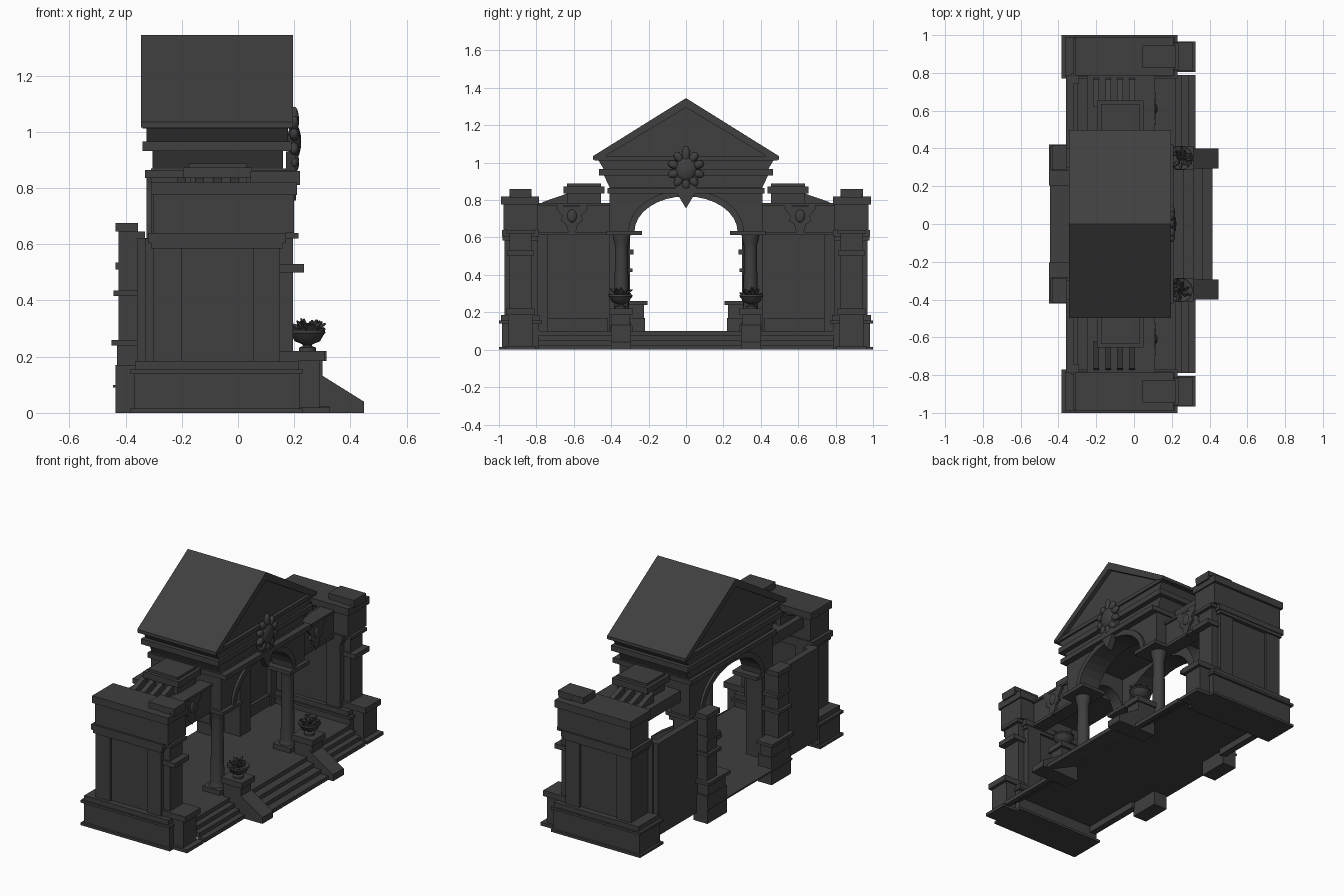
import bpy, bmesh, math, random
from mathutils import Matrix, Vector

random.seed(4)
if "Cube" in bpy.data.objects:
    bpy.data.objects.remove(bpy.data.objects["Cube"], do_unlink=True)

GREY = (0.05, 0.05, 0.05, 1)
stone = bpy.data.materials.new("dark_grey_stone")
stone.use_nodes = True
stone.diffuse_color = GREY
stone.node_tree.nodes["Principled BSDF"].inputs["Base Color"].default_value = GREY
SIDES = ((-1, "right"), (1, "left"))


def finish(name, bm, smooth=False):
    bmesh.ops.recalc_face_normals(bm, faces=bm.faces)
    mesh = bpy.data.meshes.new(name)
    bm.to_mesh(mesh)
    bm.free()
    mesh.materials.append(stone)
    obj = bpy.data.objects.new(name, mesh)
    bpy.context.collection.objects.link(obj)
    if smooth:
        bpy.ops.object.select_all(action="DESELECT")
        obj.select_set(True)
        bpy.context.view_layer.objects.active = obj
        bpy.ops.object.shade_smooth_by_angle(angle=math.radians(40))


def box(name, x, y, z):
    bm = bmesh.new()
    bmesh.ops.create_cube(bm, size=1)
    for v in bm.verts:
        v.co = Vector([(r[0] + r[1]) / 2 + c * (r[1] - r[0]) for r, c in zip((x, y, z), v.co)])
    finish(name, bm)


def pair(name, x, y, z):
    """A box on each side of the centre line."""
    for s, side in SIDES:
        box(name + "_" + side, x, sorted((s * y[0], s * y[1])), z)


def prism(name, profile, span, axis="x"):
    """Extrude a (horizontal, height) profile along x or y."""
    place = (lambda p, d: (d, p[0], p[1])) if axis == "x" else (lambda p, d: (p[0], d, p[1]))
    bm = bmesh.new()
    face = bm.faces.new([bm.verts.new(place(p, span[0])) for p in profile])
    new = bmesh.ops.extrude_face_region(bm, geom=[face])["geom"]
    move = Vector(place((0, 0), span[1] - span[0]))
    bmesh.ops.translate(bm, vec=move, verts=[g for g in new if isinstance(g, bmesh.types.BMVert)])
    finish(name, bm)


def stairs(name, front, run, span, count=4, rise=.025):
    """A thin flight of steps that climbs towards the back."""
    shape = []
    for i in range(count):
        shape += [(front - run * i, rise * i), (front - run * i, rise * (i + 1))]
    back = front - run * count
    prism(name, shape + [(back, rise * count), (back, rise * count - .015), (front - .03, 0)], span, "y")


def lathe(name, profile, centre, steps=20):
    bm = bmesh.new()
    verts = [bm.verts.new((r, 0, h)) for r, h in profile]
    edges = [bm.edges.new(e) for e in zip(verts, verts[1:])]
    bmesh.ops.spin(bm, geom=verts + edges, axis=(0, 0, 1), cent=(0, 0, 0), angle=math.tau, steps=steps)
    bmesh.ops.remove_doubles(bm, verts=bm.verts, dist=0.0005)
    bmesh.ops.translate(bm, vec=centre, verts=bm.verts)
    finish(name, bm, True)


def arc(half_width, spring, rise, middle=0, n=16):
    return [(middle + half_width * math.cos(math.pi * i / n),
             spring + rise * math.sin(math.pi * i / n)) for i in range(n + 1)]


def dome(name, centre, size, turn=0):
    bm = bmesh.new()
    bmesh.ops.create_uvsphere(bm, u_segments=12, v_segments=8, radius=1)
    bm.transform(Matrix.Translation(centre) @ Matrix.Rotation(turn, 4, "X") @ Matrix.Diagonal((*size, 1)))
    finish(name, bm, True)


# Floors and stairs
box("hall_floor", (-.445, .22), (-.41, .41), (.09, .1))
pair("wing_floor", (-.36, .2), (.4, .8), (.09, .1))
stairs("hall_stairs", .415, .05, (-.31, .31))
for s, side in SIDES:
    stairs("wing_stairs_" + side, .325, .035, (s * .39, s * .79))

# End piers: plinth, panelled shaft, cap
pair("pier_foot", (-.384, .23), (.77, 1), (0, .015))
pair("pier_plinth", (-.37, .22), (.785, .985), (.015, .14))
pair("pier_plinth_lip", (-.384, .23), (.77, 1), (.14, .155))
pair("pier_plinth_step", (-.365, .215), (.78, .99), (.155, .185))
pair("pier_core", (-.29, .15), (.805, .955), (.185, .6))
for n, x in enumerate(((-.3, -.2), (.055, .15))):
    pair(f"pier_pilaster_{n}", x, (.79, .97), (.185, .585))
pair("pier_band_low", (-.31, .16), (.79, .98), (.585, .605))
pair("pier_band_high", (-.32, .17), (.785, .985), (.605, .64))
pair("pier_upper_block", (-.3, .2), (.795, .975), (.64, .775))
pair("pier_cap", (-.31, .21), (.785, .99), (.775, .82))

# Buttress on the front of each pier
pair("buttress_pedestal", (.2, .29), (.82, .95), (0, .185))
pair("buttress_foot", (.2, .325), (.805, .965), (0, .02))
pair("buttress_ledge", (.15, .31), (.81, .96), (.185, .22))
pair("buttress_shaft", (.13, .195), (.825, .945), (.2, .86))
pair("buttress_bracket", (.15, .235), (.815, .955), (.5, .53))
pair("buttress_collar", (.15, .215), (.81, .96), (.62, .64))
pair("buttress_attic", (.045, .22), (.83, .94), (.81, .83))
pair("buttress_cap", (.045, .22), (.825, .945), (.83, .86))

# Wings: back wall, lintel, ceiling, attic with sloping ribs
pair("wing_back_wall", (-.36, -.32), (.4, .79), (.05, .622))
pair("wing_wall_pilaster", (-.33, -.29), (.74, .8), (.09, .62))
pair("wing_wall_base", (-.33, -.3), (.42, .75), (.1, .17))
pair("wing_front_lintel", (.03, .1), (.4, .8), (.62, .77))
pair("wing_lintel_trim", (.02, .112), (.4, .8), (.77, .785))
pair("wing_lintel_soffit", (.02, .11), (.4, .8), (.612, .63))
pair("wing_ceiling", (-.25, .09), (.4, .8), (.71, .78))
pair("wing_attic", (-.17, .03), (.455, .635), (.78, .835))
pair("wing_attic_cornice", (-.195, .05), (.435, .655), (.835, .873))
pair("wing_attic_top", (-.175, .03), (.455, .635), (.873, .888))
for s, side in SIDES:
    for i in range(4):
        x = -.215 + .063 * i
        prism(f"wing_rib_{i}_{side}", [(s * .62, .775), (s * .775, .775), (s * .765, .79), (s * .62, .84)],
              (x, x + .03))

# Central hall: arched walls on all four sides
walls = (("front", (.04, .17)), ("back", (-.31, -.19)))
for side, span in walls:
    prism("arch_wall_" + side, [(.41, .63), (.41, .87), (-.41, .87), (-.41, .63)] + arc(.278, .63, .19)[::-1], span)
for side, span in (("front", (.165, .185)), ("back", (-.325, -.305))):
    prism("archivolt_" + side, arc(.31, .63, .225) + arc(.276, .63, .19)[::-1], span)
for s, side in SIDES:
    prism("side_arch_wall_" + side, [(.05, .63), (.05, .87), (-.2, .87), (-.2, .63)]
          + arc(.11, .63, .12, -.075)[::-1], (s * .33, s * .41), "y")
box("hall_ceiling", (-.3, .16), (-.4, .4), (.85, .88))

# Front columns and square back piers, with imposts
column = [(0, 0), (.05, 0), (.05, .025), (.043, .04), (.04, .06), (.034, .44),
          (.036, .46), (.044, .49), (.048, .515), (0, .515)]
for s, side in SIDES:
    lathe("column_" + side, column, (.1, s * .345, .1), 24)
pair("column_base", (.04, .16), (.285, .405), (.09, .13))
pair("hall_back_pier", (-.31, -.2), (.305, .41), (.09, .62))
for place, x in (("front", .1), ("back", -.25)):
    pair("impost_" + place, (x - .075, x + .095), (.235, .425), (.612, .634))

# Cornices and gabled roof
box("cornice_low", (-.33, .21), (-.42, .42), (.835, .865))
prism("frieze", [(-.405, .86), (.405, .86), (.44, .935), (-.44, .935)], (-.305, .16))
box("cornice_middle", (-.34, .19), (-.465, .465), (.932, .966))
prism("frieze_upper", [(-.44, .966), (.44, .966), (.47, 1.015), (-.47, 1.015)], (-.325, .178))
box("cornice_high", (-.34, .19), (-.49, .49), (1.012, 1.035))
prism("tympanum", [(-.45, 1.03), (.45, 1.03), (0, 1.32)], (-.32, .17))
prism("roof", [(-.497, 1.015), (-.497, 1.035), (0, 1.345), (.497, 1.035), (.497, 1.015), (.44, 1.03),
               (0, 1.295), (-.44, 1.03)], (-.345, .195))

# Back pedestals and pillars
pair("back_pedestal", (-.435, -.34), (.22, .41), (0, .17))
pair("back_pedestal_top", (-.43, -.35), (.225, .4), (.17, .24))
pair("back_pedestal_cap", (-.45, -.34), (.205, .42), (.24, .26))
pair("back_pillar", (-.425, -.33), (.3, .4), (.26, .645))
pair("back_pillar_collar", (-.443, -.32), (.285, .41), (.415, .435))
pair("back_pillar_bracket", (-.435, -.33), (.28, .405), (.51, .535))
pair("back_pillar_cap", (-.435, -.355), (.285, .415), (.645, .675))

# Front pedestals with sloping stair cheeks
pair("front_pedestal", (.18, .3), (.3, .4), (0, .185))
pair("front_pedestal_cap", (.17, .315), (.285, .41), (.185, .22))
for s, side in SIDES:
    prism("stair_cheek_" + side, [(.28, 0), (.448, 0), (.448, .04), (.28, .145)], (s * .295, s * .4), "y")

# Planted urns
urn = [(0, 0), (.03, 0), (.03, .012), (.016, .018), (.018, .024), (.045, .035),
       (.056, .055), (.064, .065), (.062, .075), (.05, .07), (0, .068)]
for s, side in SIDES:
    centre = Vector((.247, s * .35, .22))
    lathe("urn_" + side, urn, centre)
    bm = bmesh.new()
    for i in range(30):
        a, r = random.uniform(0, math.tau), random.uniform(.005, .052)
        spot = centre + Vector((r * math.cos(a), r * math.sin(a), random.uniform(.07, .1)))
        tilt = Matrix.Rotation(a, 4, "Z") @ Matrix.Rotation(r * 22, 4, "Y")
        bmesh.ops.create_cone(bm, segments=5, radius1=.012, radius2=.003, depth=.035, cap_ends=True,
                              matrix=Matrix.Translation(spot) @ tilt)
    finish("urn_plant_" + side, bm)

# Carved crest on the gable: boss, ring of leaves, pointed pendant
hub = .965
prism("crest_pendant", [(-.07, .93), (-.045, .83), (0, .755), (.045, .83), (.07, .93)], (.17, .207))
dome("crest_boss", (.2, 0, hub), (.025, .06, .065))
for i in range(10):
    a = math.tau * i / 10
    spot = (.2, -.07 * math.sin(a), hub + .08 * math.cos(a))
    dome(f"crest_leaf_{i}", spot, (.017, .022, .045 if i == 0 else .03), a)

# Carved wing ornaments
half = [(0, .61), (.025, .64), (.03, .67), (.06, .69), (.05, .715), (.085, .755), (.075, .785), (.035, .765)]
for s, side in SIDES:
    y = s * .61
    outline = [(y + p, h) for p, h in half] + [(y - p, h) for p, h in half[:0:-1]]
    prism("wing_crest_" + side, outline, (.09, .115))
    dome("wing_crest_boss_" + side, (.115, y, .715), (.01, .025, .035))
